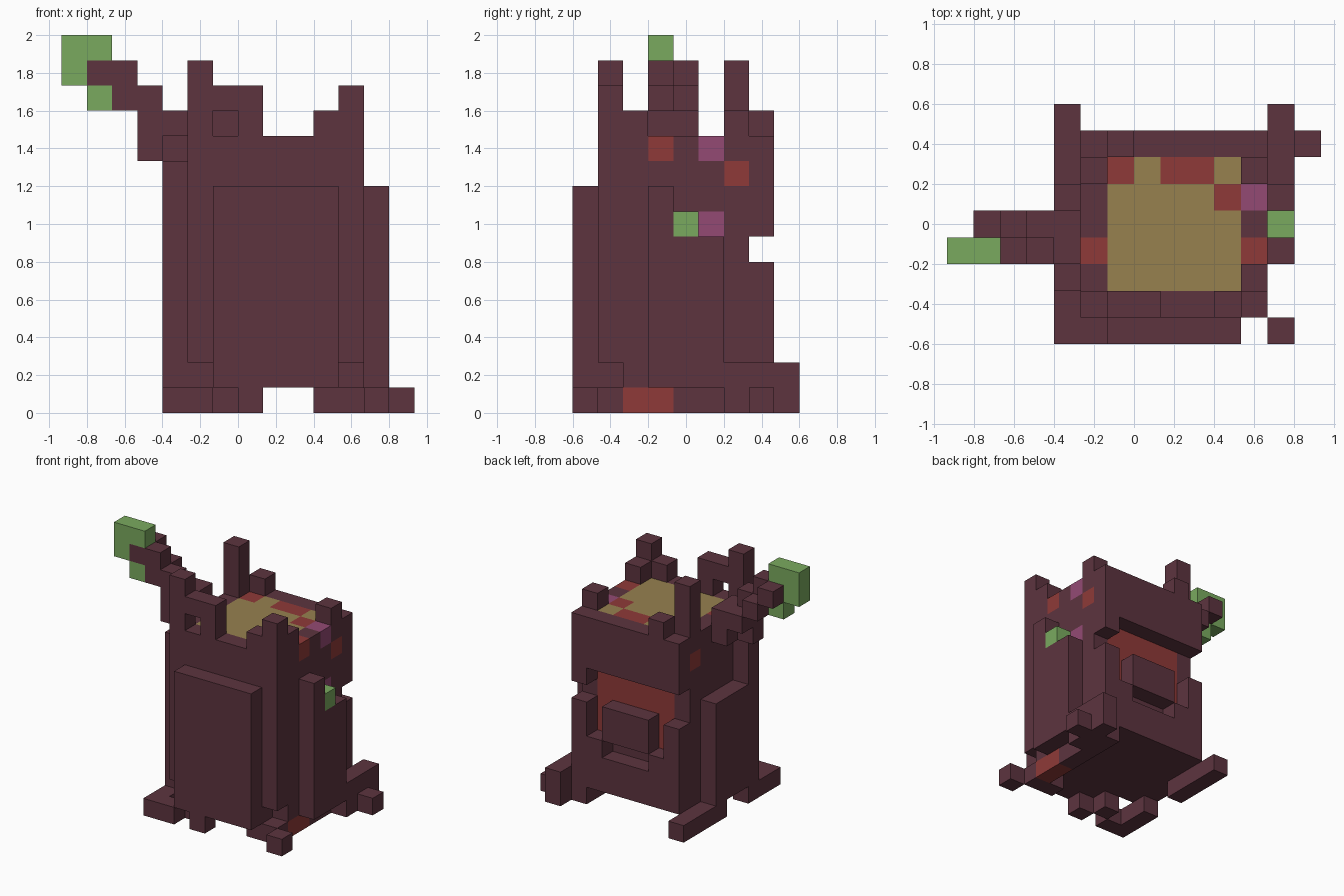
import bpy, bmesh, math
from mathutils import Vector

if "Cube" in bpy.data.objects:
    bpy.data.objects.remove(bpy.data.objects["Cube"], do_unlink=True)

V = 2 / 15                                  # block size
ORIGIN = Vector((-7 * V, -4.5 * V, 0))      # grid corner


def linear(c):
    c /= 255
    return c / 12.92 if c <= 0.04045 else ((c + 0.055) / 1.055) ** 2.4


def material(name, rgb):
    m = bpy.data.materials.new(name)
    col = (*[linear(c) for c in rgb], 1)
    m.use_nodes = True
    m.diffuse_color = col
    bsdf = m.node_tree.nodes["Principled BSDF"]
    bsdf.inputs["Base Color"].default_value = col
    bsdf.inputs["Roughness"].default_value = 0.9
    return m


MATS = [material("dark maroon", (93, 52, 63)), material("brick red", (143, 58, 56)),
        material("ochre", (151, 129, 79)), material("leaf green", (122, 170, 95)),
        material("plum pink", (148, 74, 116))]
DARK, RED, OCHRE, GREEN, PINK = range(5)

cells = {}                                  # grid cell -> (part, colour)


def fill(part, x, y, z, col=DARK):
    """Fill a box of blocks given as (start, end) ranges."""
    for i in range(*x):
        for j in range(*y):
            for k in range(*z):
                cells[i, j, k] = (part, col)


def clear(x, y, z):
    for i in range(*x):
        for j in range(*y):
            for k in range(*z):
                cells.pop((i, j, k), None)


def paint(x, y, z, col):
    for i in range(*x):
        for j in range(*y):
            for k in range(*z):
                if (i, j, k) in cells:
                    cells[i, j, k] = (cells[i, j, k][0], col)


# main body with undercut front corners
fill("body", (5, 12), (1, 8), (1, 11))
for x in (5, 11):
    clear((x, x + 1), (1, 2), (1, 2))
fill("front_panel", (6, 11), (0, 1), (1, 9))

# open mouth on the back, with red lining, tongue block and hanging tooth
clear((5, 12), (7, 8), (6, 8))
clear((6, 11), (7, 8), (4, 6))
paint((6, 11), (6, 7), (4, 8), RED)
clear((7, 10), (7, 8), (3, 4))
fill("tongue", (7, 10), (7, 8), (4, 6))
fill("tooth", (11, 12), (7, 8), (7, 8))

# coloured top and spots
paint((6, 11), (2, 7), (10, 11), OCHRE)
for x0, x1, y, z, col in [(6, 7, 6, 10, RED), (8, 10, 6, 10, RED), (10, 11, 5, 10, RED),
                          (11, 12, 3, 10, RED), (5, 6, 3, 10, RED), (11, 12, 5, 10, PINK),
                          (11, 12, 6, 9, RED), (5, 6, 6, 9, RED), (11, 12, 5, 7, PINK)]:
    paint((x0, x1), (y, y + 1), (z, z + 1), col)

# battlements: start x, end x, y, bottom z, top z
for x0, x1, y, z0, z1 in [(5, 6, 1, 11, 14), (6, 8, 1, 12, 13), (7, 8, 1, 11, 12),
                          (10, 11, 1, 11, 12), (11, 12, 1, 11, 13), (11, 12, 2, 11, 12),
                          (11, 12, 6, 11, 12), (6, 7, 7, 11, 12), (5, 6, 6, 11, 14)]:
    fill("battlements", (x0, x1), (y, y + 1), (z0, z1))

# side buttresses
fill("left_buttress", (12, 13), (3, 6), (1, 7))
fill("left_buttress", (12, 13), (3, 4), (7, 9))
fill("left_knob", (12, 13), (4, 5), (7, 8), GREEN)
fill("right_buttress", (4, 5), (3, 6), (1, 7))
fill("right_buttress", (4, 5), (2, 3), (1, 10))

# stepped arm with green tip
for x, y, z0, z1 in [(4, 3, 11, 12), (3, 3, 10, 13), (2, 3, 12, 14), (1, 3, 13, 14),
                     (4, 4, 10, 12), (3, 4, 11, 12), (2, 4, 12, 13), (1, 4, 13, 14)]:
    fill("arm", (x, x + 1), (y, y + 1), (z0, z1))
fill("arm_tip", (0, 1), (3, 4), (13, 15), GREEN)
fill("arm_tip", (1, 2), (3, 4), (14, 15), GREEN)
fill("arm_tip", (1, 2), (3, 4), (12, 13), GREEN)

# feet and roots
fill("front_right_foot", (4, 6), (0, 1), (0, 1))
fill("front_right_foot", (4, 5), (1, 3), (0, 1))
fill("front_toe", (7, 8), (0, 1), (0, 1))
fill("front_toe", (6, 7), (1, 2), (0, 1))
fill("left_foot", (10, 12), (1, 2), (0, 1))
fill("left_foot", (11, 12), (2, 8), (0, 1))
paint((11, 12), (2, 4), (0, 1), RED)
fill("front_left_toe", (12, 13), (0, 1), (0, 1))
fill("back_left_foot", (12, 13), (6, 9), (0, 2))
fill("back_left_toe", (13, 14), (7, 8), (0, 1))
fill("back_right_foot", (4, 5), (5, 9), (0, 1))

# build every part from its exposed block sides
AXES = [Vector(a) for a in ((1, 0, 0), (0, 1, 0), (0, 0, 1))]


def build(part):
    bm = bmesh.new()
    for cell, (owner, col) in cells.items():
        if owner != part:
            continue
        centre = Vector(cell) + Vector((0.5, 0.5, 0.5))
        for a in range(3):
            for s in (1, -1):
                n = AXES[a] * s
                if tuple(int(c) for c in Vector(cell) + n) in cells:
                    continue
                u, v = AXES[(a + 1) % 3], AXES[(a + 2) % 3] * s
                corners = [centre + 0.5 * (n + u * p + v * q)
                           for p, q in ((-1, -1), (1, -1), (1, 1), (-1, 1))]
                f = bm.faces.new([bm.verts.new(c * V + ORIGIN) for c in corners])
                f.material_index = col
    bmesh.ops.remove_doubles(bm, verts=bm.verts[:], dist=1e-4)
    bmesh.ops.dissolve_limit(bm, angle_limit=math.radians(1), verts=bm.verts[:],
                             edges=bm.edges[:], delimit={'MATERIAL'})
    me = bpy.data.meshes.new(part)
    bm.to_mesh(me)
    bm.free()
    for m in MATS:
        me.materials.append(m)
    bpy.context.scene.collection.objects.link(bpy.data.objects.new(part, me))


for name in sorted({owner for owner, _ in cells.values()}):
    build(name)
